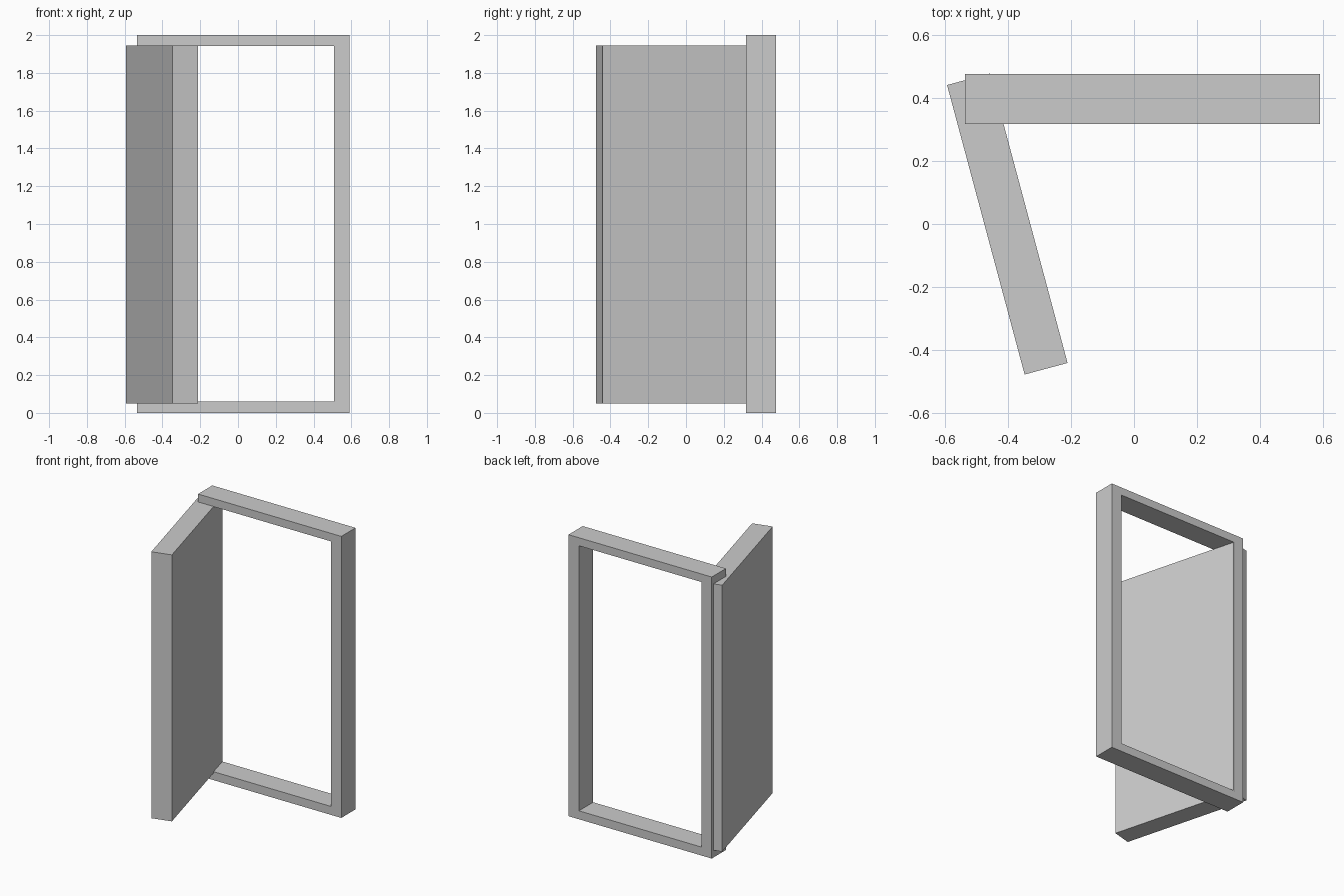
import bpy, bmesh
from math import radians
from mathutils import Matrix

if "Cube" in bpy.data.objects:
    bpy.data.objects.remove(bpy.data.objects["Cube"])


def make_object(name, bm, location=(0, 0, 0), angle=0):
    bmesh.ops.recalc_face_normals(bm, faces=bm.faces)
    mesh = bpy.data.meshes.new(name)
    bm.to_mesh(mesh)
    bm.free()
    obj = bpy.data.objects.new(name, mesh)
    obj.location = location
    obj.rotation_euler.z = angle
    bpy.context.collection.objects.link(obj)
    return obj


def rectangle(x0, x1, z0, z1, y):
    return [(x0, y, z0), (x1, y, z0), (x1, y, z1), (x0, y, z1)]


# Door frame: one mitred ring, closed all round including the threshold
bm = bmesh.new()
y_front, y_back = 0.317, 0.4765
loops = [
    rectangle(-0.536, 0.59, 0, 2, y_front),
    rectangle(-0.536, 0.59, 0, 2, y_back),
    rectangle(-0.454, 0.508, 0.06, 1.943, y_back),
    rectangle(-0.454, 0.508, 0.06, 1.943, y_front),
]
rings = [[bm.verts.new(p) for p in loop] for loop in loops]
for a, b in zip(rings, rings[1:] + rings[:1]):
    for i in range(4):
        j = (i + 1) % 4
        bm.faces.new((a[i], a[j], b[j], b[i]))
make_object("door_frame", bm)

# Door panel: thick slab swung open towards the front
bm = bmesh.new()
bmesh.ops.create_cube(bm, size=1, matrix=Matrix.Diagonal((0.141, 0.951, 1.893, 1)))
make_object("door_panel", bm, (-0.402, 0, 0.9975), radians(15))
